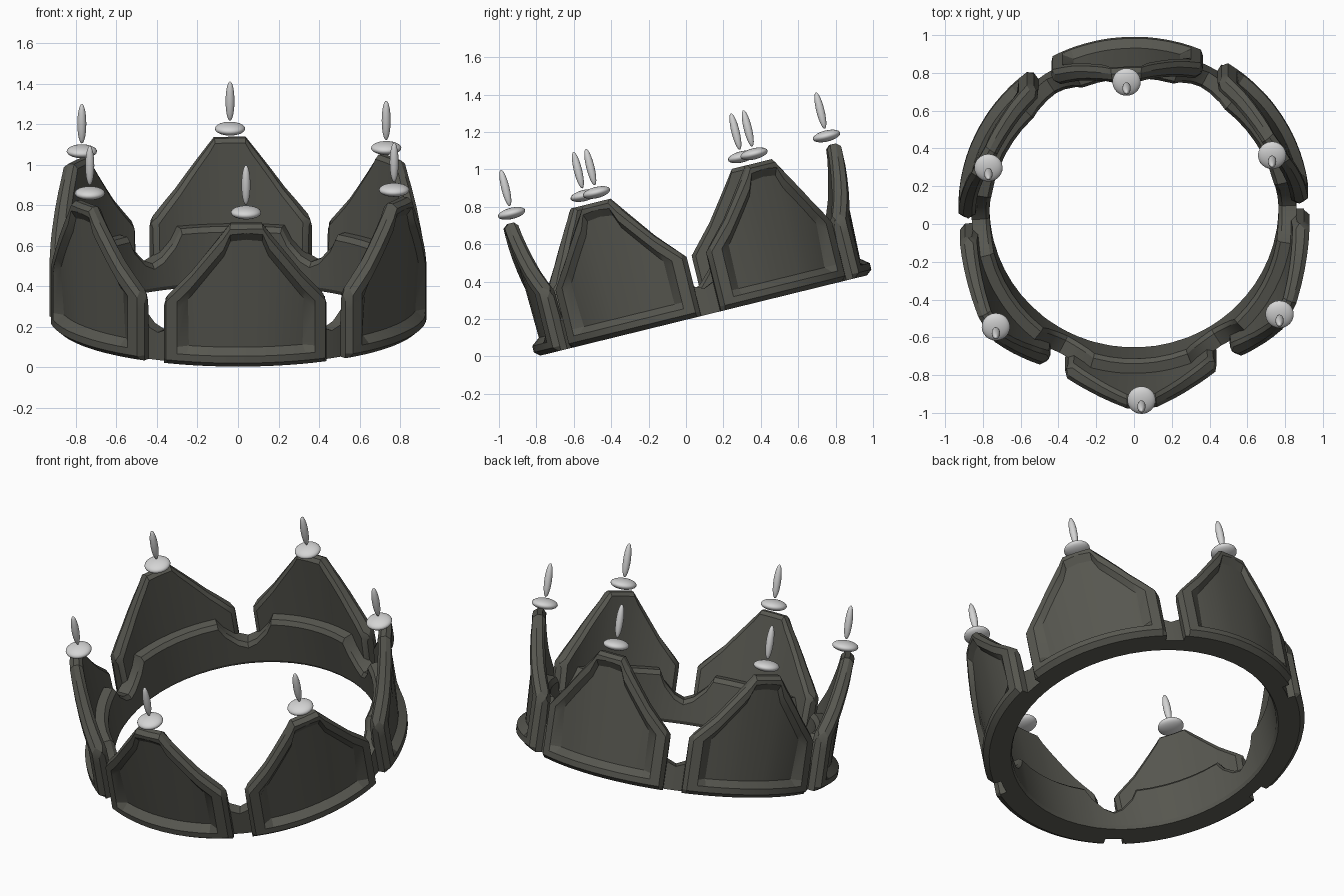
import bpy, bmesh, math
from mathutils import Matrix

if "Cube" in bpy.data.objects:
    bpy.data.objects.remove(bpy.data.objects["Cube"])

def material(name, rgb):
    m = bpy.data.materials.new(name)
    m.diffuse_color = (*rgb, 1)
    m.use_nodes = True
    m.node_tree.nodes["Principled BSDF"].inputs["Base Color"].default_value = m.diffuse_color
    return m

dark = material("dark iron", (0.095, 0.095, 0.08))
pale = material("pale pearl", (0.66, 0.66, 0.66))

# The whole crown leans: back raised, with a slight turn
LEAN = (Matrix.Translation((0, 0.0945, 0.219))
        @ Matrix.Rotation(math.radians(13.8), 4, 'X')
        @ Matrix.Rotation(math.radians(2.6), 4, 'Z'))

def interp(points, a):
    for (a0, v0), (a1, v1) in zip(points, points[1:]):
        if a <= a1:
            return v0 + (v1 - v0) * (a - a0) / (a1 - a0)
    return points[-1][1]

def sweep(name, columns, closed, turn):
    """Skin (angle, [(radius, height)...]) cross-sections around the z axis."""
    bm = bmesh.new()
    rings = []
    for ang, section in columns:
        t = math.radians(ang - 90)
        rings.append([bm.verts.new((r * math.cos(t), r * math.sin(t), h)) for r, h in section])
    n = len(rings[0])
    pairs = list(zip(rings, rings[1:])) + ([(rings[-1], rings[0])] if closed else [])
    for a, b in pairs:
        for i in range(n):
            j = (i + 1) % n
            bm.faces.new((a[i], b[i], b[j], a[j]))
    if not closed:
        bm.faces.new(rings[0])
        bm.faces.new(rings[-1])
    bmesh.ops.recalc_face_normals(bm, faces=bm.faces)
    return finish(name, bm, dark, turn, 25)

def finish(name, bm, mat, turn, angle):
    me = bpy.data.meshes.new(name)
    bm.to_mesh(me)
    bm.free()
    me.materials.append(mat)
    ob = bpy.data.objects.new(name, me)
    bpy.context.collection.objects.link(ob)
    ob.matrix_world = LEAN @ Matrix.Rotation(math.radians(turn), 4, 'Z')
    bpy.ops.object.select_all(action='DESELECT')
    ob.select_set(True)
    bpy.context.view_layer.objects.active = ob
    bpy.ops.object.shade_smooth_by_angle(angle=math.radians(angle))
    return ob

# Peaked panel: raised frame along bottom and slopes, recessed face between
PEAK = [(0, .725), (5, .725), (17.5, .475), (25, .35), (26.5, .325)]
SUNK = [(0, 1), (18.5, 1), (21.5, 0), (27, 0)]
FRAME = [(0, .04), (4.5, .04), (7, .085), (27, .085)]

def panel_section(a):
    a = abs(a)
    h, sunk, f = interp(PEAK, a), interp(SUNK, a), interp(FRAME, a)
    edge = a > 26                      # side edges are chamfered
    out = .90 if edge else .93
    inn = .85 if edge else .825
    top_in = inn + .03 * h / .725
    c = .02 if a <= 5 else .03         # chamfer along the top edge
    return [(inn, 0), (.90, 0), (out, .025), (out, .06),
            (out - .045 * sunk, .095), (out - .028 * sunk, h - f - .04),
            (out, h - f), (out, h - c), (out - .025, h),
            (top_in + .02, h), (top_in, h - c)]

half = [5, 7, 10, 14, 17.5, 18.5, 21.5, 25, 26.5]
angles = [-a for a in reversed(half)] + [0] + half
for k in range(6):
    sweep(f"panel_{k + 1}", [(a, panel_section(a)) for a in angles], False, 60 * k)

# Inner band: high behind each panel, stepping down at the gaps
BAND = [(0, .30), (18.5, .30), (21, .235), (26, .165), (30, .14)]
cols = []
for k in range(6):
    for a in (-26, -21, -18.5, -12, -6, 0, 6, 12, 18.5, 21, 26, 30):
        h = interp(BAND, abs(a))
        cols.append((60 * k + a, [(.775, 0), (.86, 0), (.86, h), (.785, h),
                                  (.765, h - .025), (.765, .02)]))
sweep("inner_band", cols, True, 0)

# Finials: a flat pearl with an upright spindle above each peak
def spheroid(name, radius, half_height, z, turn):
    bm = bmesh.new()
    bmesh.ops.create_uvsphere(bm, u_segments=24, v_segments=14, radius=1)
    bmesh.ops.transform(bm, verts=bm.verts, matrix=Matrix.Translation((0, -.868, z))
                        @ Matrix.Diagonal((radius, radius, half_height, 1)))
    finish(name, bm, pale, turn, 60)

for k in range(6):
    spheroid(f"pearl_{k + 1}", .075, .03, .775, 60 * k)
    spheroid(f"spindle_{k + 1}", .022, .10, .915, 60 * k)
